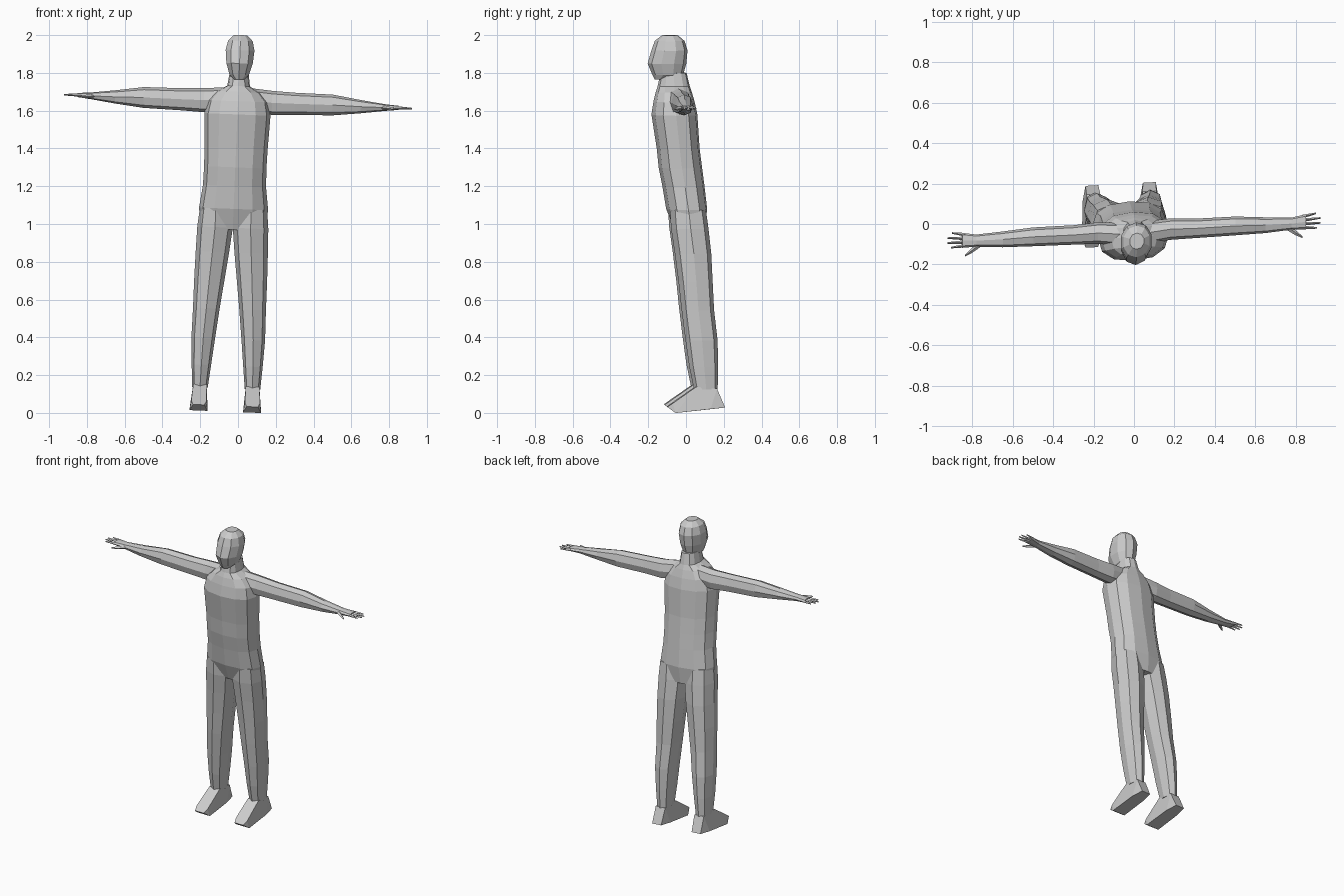
import bpy, bmesh, math
from mathutils import Matrix, Vector

grey = bpy.data.materials.new("plain_grey")
grey.diffuse_color = (0.6, 0.6, 0.6, 1)

# Slight roll and yaw of the whole figure about shoulder height
LEAN = Matrix(((1, 0, 0.041, -0.0677), (0.054, 1, 0, 0),
               (-0.04, 0, 1, 0), (0, 0, 0, 1)))


def finish(bm, name):
    bm.transform(LEAN)
    bmesh.ops.recalc_face_normals(bm, faces=bm.faces[:])
    mesh = bpy.data.meshes.new(name)
    bm.to_mesh(mesh)
    bm.free()
    mesh.materials.append(grey)
    bpy.context.collection.objects.link(bpy.data.objects.new(name, mesh))


def add_loft(bm, rings, axis, sides, side=1, power=0.85):
    """Rings are (station, a_min, a_max, b_min, b_max); axis z: a=x, b=y; axis x: a=y, b=z."""
    loops = []
    for s, a0, a1, b0, b1 in rings:
        loop = []
        for i in range(sides):
            t = 2 * math.pi * i / sides - math.pi / 2
            c, n = (math.copysign(abs(v) ** power, v) for v in (math.cos(t), math.sin(t)))
            a, b = (a0 + a1 + (a1 - a0) * c) / 2, (b0 + b1 + (b1 - b0) * n) / 2
            co = (a, b, s) if axis == 'z' else (s, a, b)
            loop.append(bm.verts.new((co[0] * side, co[1], co[2])))
        loops.append(loop)
    for lo, hi in zip(loops, loops[1:]):
        for i in range(sides):
            j = (i + 1) % sides
            bm.faces.new((lo[i], lo[j], hi[j], hi[i]))
    bm.faces.new(loops[0])
    bm.faces.new(loops[-1])


# Torso and neck
bm = bmesh.new()
add_loft(bm, [(z, -w, w, f, b) for z, w, f, b in (
    (0.97, 0.17, -0.06, 0.10), (1.08, 0.183, -0.105, 0.112), (1.20, 0.167, -0.125, 0.098),
    (1.30, 0.165, -0.145, 0.085), (1.40, 0.167, -0.155, 0.072), (1.58, 0.175, -0.183, 0.06),
    (1.65, 0.160, -0.172, 0.045), (1.70, 0.115, -0.160, 0.03), (1.73, 0.060, -0.150, 0.02),
    (1.80, 0.050, -0.135, 0.003))], 'z', 12)
finish(bm, "torso")

# Head with a forward nose ridge
bm = bmesh.new()
add_loft(bm, [(z, -w, w, f, b) for z, w, f, b in (
    (1.765, 0.028, -0.165, -0.10), (1.79, 0.054, -0.178, -0.015), (1.85, 0.073, -0.203, 0.002),
    (1.92, 0.080, -0.183, 0.008), (1.97, 0.068, -0.165, -0.008), (2.0, 0.036, -0.125, -0.045))],
    'z', 10, power=0.95)
finish(bm, "head")

for side, label in ((1, "left"), (-1, "right")):
    # Leg from hip to ankle
    bm = bmesh.new()
    add_loft(bm, [
        (0.13, 0.098, 0.180, 0.035, 0.160), (0.25, 0.085, 0.188, 0.010, 0.163),
        (0.39, 0.070, 0.195, -0.010, 0.160), (0.55, 0.052, 0.193, -0.030, 0.142),
        (0.70, 0.033, 0.193, -0.046, 0.135), (0.85, 0.014, 0.191, -0.065, 0.128),
        (0.98, 0.0, 0.188, -0.084, 0.114), (1.08, 0.010, 0.178, -0.09, 0.10)], 'z', 8, side)
    finish(bm, label + "_leg")

    # Wedge shaped foot: (y, z, centre x, half width)
    bm = bmesh.new()
    for y, z, cx, w in ((0.045, 0.145, 0.139, 0.036), (0.155, 0.135, 0.139, 0.034),
                        (0.198, 0.035, 0.142, 0.032), (0.12, 0.028, 0.142, 0.046),
                        (-0.065, 0.007, 0.142, 0.048), (-0.108, 0.038, 0.142, 0.03),
                        (-0.08, 0.058, 0.142, 0.040)):
        for d in (-w, w):
            bm.verts.new(((cx + d) * side, y, z))
    bmesh.ops.convex_hull(bm, input=bm.verts[:])
    bmesh.ops.dissolve_limit(bm, angle_limit=0.05, verts=bm.verts[:], edges=bm.edges[:])
    finish(bm, label + "_foot")

    # Arm from inside the shoulder to the palm
    bm = bmesh.new()
    add_loft(bm, [
        (0.06, -0.105, 0.010, 1.60, 1.722), (0.18, -0.088, 0.018, 1.585, 1.712),
        (0.30, -0.086, 0.010, 1.590, 1.707), (0.50, -0.083, 0.010, 1.595, 1.705),
        (0.65, -0.080, -0.002, 1.612, 1.682), (0.78, -0.070, -0.010, 1.630, 1.665),
        (0.85, -0.072, 0.002, 1.638, 1.660)], 'x', 8, side)
    finish(bm, label + "_arm")

    # Four fingers and a thumb
    bm = bmesh.new()
    for k, tip in enumerate((0.905, 0.922, 0.922, 0.90)):
        y0, y1 = -0.062 + 0.018 * k, -0.068 + 0.024 * k
        add_loft(bm, [(0.835, y0 - 0.009, y0 + 0.009, 1.640, 1.658),
                      (tip, y1 - 0.004, y1 + 0.004, 1.644, 1.652)], 'x', 4, side)
    add_loft(bm, [(0.755, -0.070, -0.035, 1.636, 1.658), (0.80, -0.099, -0.074, 1.634, 1.653),
                  (0.835, -0.115, -0.106, 1.636, 1.645)], 'x', 4, side)
    finish(bm, label + "_fingers")
